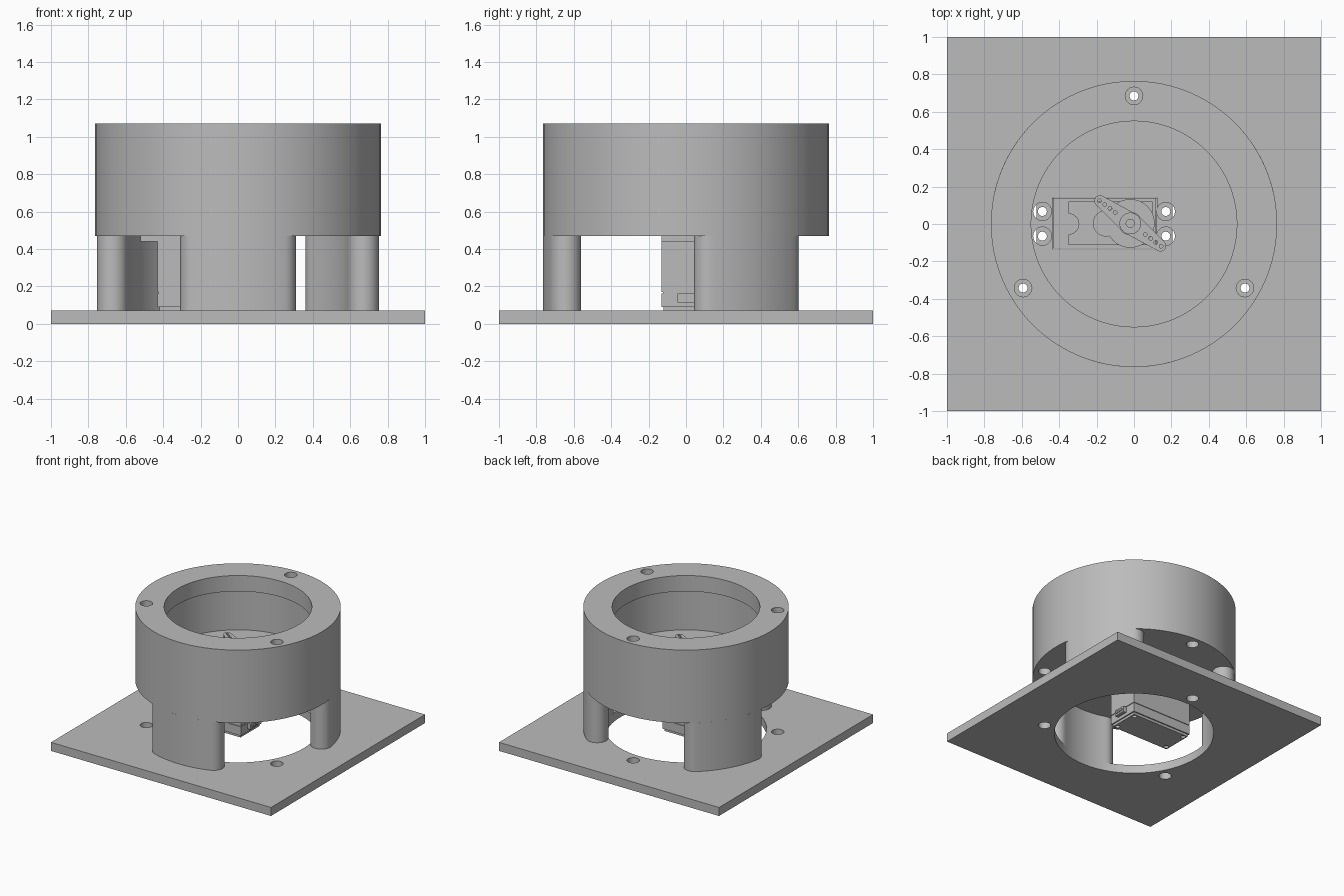
import bpy, bmesh
from math import sin, cos, radians, pi, hypot

if "Cube" in bpy.data.objects:
    bpy.data.objects.remove(bpy.data.objects["Cube"])

mat = bpy.data.materials.new("plain grey")
mat.diffuse_color = (0.5, 0.5, 0.5, 1)
mat.use_nodes = True
mat.node_tree.nodes["Principled BSDF"].inputs["Base Color"].default_value = mat.diffuse_color


def arc(cx, cy, r, a0, a1, n):
    return [(cx + r * cos(radians(a0 + (a1 - a0) * i / n)),
             cy + r * sin(radians(a0 + (a1 - a0) * i / n))) for i in range(n + 1)]


def circle(cx, cy, r, n=32):
    return arc(cx, cy, r, 0, 360, n)[:-1]


def rect(x0, x1, y0, y1):
    return [(x0, y0), (x1, y0), (x1, y1), (x0, y1)]


def prism(name, loops, z0, z1):
    """Extrude an outline (first loop) with holes (other loops) from z0 to z1."""
    cu = bpy.data.curves.new(name, 'CURVE')
    cu.dimensions = '2D'
    cu.fill_mode = 'BOTH'
    cu.extrude = (z1 - z0) / 2
    for loop in loops:
        sp = cu.splines.new('POLY')
        sp.points.add(len(loop) - 1)
        for p, (x, y) in zip(sp.points, loop):
            p.co = (x, y, 0, 1)
        sp.use_cyclic_u = True
    tmp = bpy.data.objects.new(name + "_curve", cu)
    bpy.context.collection.objects.link(tmp)
    dg = bpy.context.evaluated_depsgraph_get()
    me = bpy.data.meshes.new_from_object(tmp.evaluated_get(dg))
    bpy.data.objects.remove(tmp)
    bm = bmesh.new()
    bm.from_mesh(me)
    bmesh.ops.remove_doubles(bm, verts=bm.verts, dist=1e-5)
    bmesh.ops.translate(bm, verts=bm.verts, vec=(0, 0, (z0 + z1) / 2))
    bmesh.ops.recalc_face_normals(bm, faces=bm.faces)
    for f in bm.faces:
        f.smooth = True
        f.material_index = 0
    bm.to_mesh(me)
    bm.free()
    me.set_sharp_from_angle(angle=radians(30))
    me.materials.clear()
    me.materials.append(mat)
    ob = bpy.data.objects.new(name, me)
    bpy.context.collection.objects.link(ob)
    return ob


R, RI, RL = 0.765, 0.6, 0.55          # outer, inner and lip radii
bolts = [(0.685 * cos(radians(a)), 0.685 * sin(radians(a))) for a in (90, 210, 330)]
screws = [(x, y) for x in (-0.49, 0.17) for y in (-0.065, 0.067)]


def holes(points, r):
    return [circle(x, y, r, 24) for x, y in points]


# square base plate with opening and bolt holes
prism("base_plate", [rect(-1, 1, -1, 1), circle(0, 0, RI, 96)] + holes(bolts, 0.047), 0, 0.07)

# three curved legs with rounded ends, standing between the bolts
half, rc, re = 19.5, (R + RI) / 2, (R - RI) / 2
for i, a in enumerate((30, 150, 270)):
    s, e = a - half, a + half
    c0 = (rc * cos(radians(s)), rc * sin(radians(s)))
    c1 = (rc * cos(radians(e)), rc * sin(radians(e)))
    outline = (arc(0, 0, R, s, e, 16) + arc(*c1, re, e, e + 180, 16)[1:]
               + arc(0, 0, RI, e, s, 16)[1:] + arc(*c0, re, s + 180, s + 360, 16)[1:-1])
    prism(f"leg_{i + 1}", [outline], 0.07, 0.47)

# stacked housing: floor, wall and lip
prism("housing_floor", [circle(0, 0, R, 96), rect(-0.435, 0.122, -0.137, 0.142)]
      + holes(bolts, 0.047) + holes(screws, 0.049), 0.47, 0.60)
prism("housing_wall", [circle(0, 0, R, 96), circle(0, 0, RI, 96)] + holes(bolts, 0.024), 0.60, 0.94)
prism("housing_lip", [circle(0, 0, R, 96), circle(0, 0, RL, 96)] + holes(bolts, 0.047), 0.94, 1.07)

# motor case: bottom cover, main body, mounting flange
X0, X1, Y0, Y1 = -0.43, 0.117, -0.13, 0.138
corners = [(x, y) for x in (X0 + 0.035, X1 - 0.035) for y in (Y0 + 0.035, Y1 - 0.035)]
prism("motor_bottom", [rect(X0 + 0.01, X1 - 0.01, Y0 + 0.01, Y1 - 0.01)] + holes(corners, 0.018), 0.07, 0.09)
prism("motor_cover", [rect(X0, X1, Y0, Y1)], 0.09, 0.163)
prism("motor_seam", [rect(X0 + 0.006, X1 - 0.006, Y0 + 0.006, Y1 - 0.006)], 0.163, 0.169)
prism("motor_body", [rect(X0, X1, Y0, Y1)], 0.169, 0.595)
prism("motor_flange", [rect(-0.52, 0.205, Y0, Y1), rect(X0, X1, Y0, Y1)] + holes(screws, 0.024), 0.44, 0.47)

# cable outlet with three wires on the end of the case
prism("cable_outlet", [rect(X1, X1 + 0.03, -0.045, 0.05)], 0.115, 0.163)
for i in range(3):
    w = prism(f"wire_{i + 1}", [circle(0, 0, 0.011, 12)], 0, 0.008)
    w.rotation_euler = (0, pi / 2, 0)
    w.location = (X1 + 0.03, -0.022 + 0.025 * i, 0.139)

# motor top: raised panel with a round bite, gear caps
bite = arc(-0.35, 0, 0.055, 90, -90, 12)
prism("motor_top_panel", [[(-0.35, -0.112), (0.10, -0.112), (0.10, 0.12), (-0.35, 0.12)] + bite], 0.595, 0.61)
prism("gear_cap", [circle(-0.02, 0.003, 0.13, 48)], 0.61, 0.69)
prism("small_gear_cap", [circle(-0.15, 0.003, 0.07)], 0.61, 0.69)
prism("output_shaft", [circle(-0.02, 0.003, 0.045)], 0.69, 0.73)

# two-armed horn with a row of small holes in each arm
tip, d = 0.03, 0.202
outline = (arc(d, 0, tip, -80, 80, 10) + arc(0, 0, 0.062, 65, 115, 8)
           + arc(-d, 0, tip, 100, 260, 10) + arc(0, 0, 0.062, 245, 295, 8))
pin = [(s * x, 0) for s in (-1, 1) for x in (0.10, 0.135, 0.17, 0.205)]
arm = prism("horn_arm", [outline] + [circle(x, y, 0.010, 12) for x, y in pin], 0.715, 0.75)
hub = prism("horn_hub", [circle(0, 0, 0.058), circle(0, 0, 0.022, 24)], 0.70, 0.775)
for ob in (arm, hub):
    ob.location = (-0.02, 0.003, 0)
    ob.rotation_euler = (0, 0, radians(-36.5))
